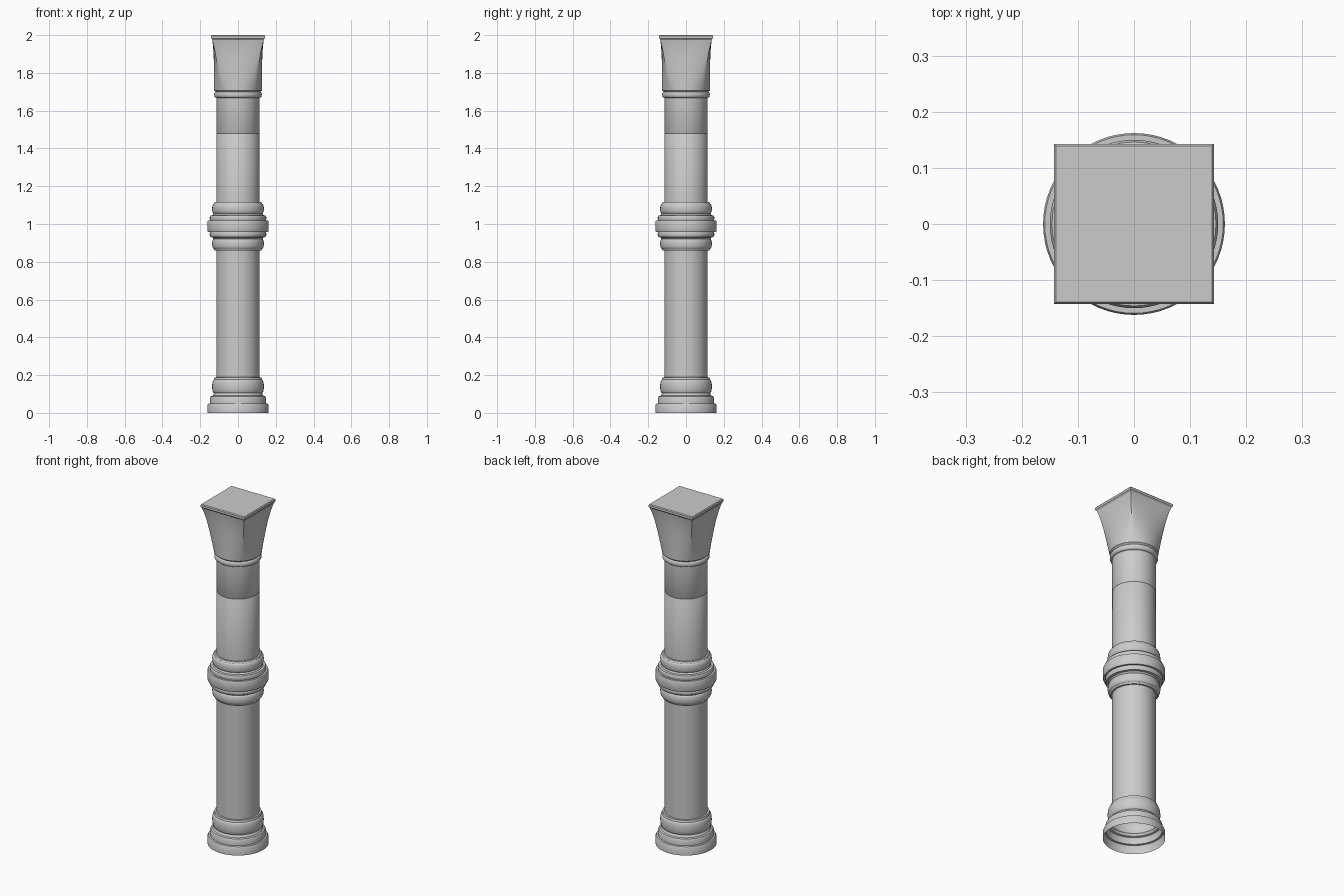
import bpy, bmesh, math

cube = bpy.data.objects.get("Cube")
if cube:
    bpy.data.objects.remove(cube, do_unlink=True)

SIDES = 64
stone = bpy.data.materials.new("grey_stone")
stone.use_nodes = True
grey = (0.6, 0.6, 0.6, 1)
stone.diffuse_color = grey
stone.node_tree.nodes["Principled BSDF"].inputs["Base Color"].default_value = grey


def circle(r, z):
    angles = [2 * math.pi * i / SIDES for i in range(SIDES)]
    return [(r * math.cos(a), r * math.sin(a), z) for a in angles]


def loft(name, rings, cap_top=False, sharp=35):
    """Skin a stack of equal-length rings."""
    bm = bmesh.new()
    loops = [[bm.verts.new(p) for p in ring] for ring in rings]
    for low, high in zip(loops, loops[1:]):
        n = len(low)
        for i in range(n):
            j = (i + 1) % n
            bm.faces.new((low[i], low[j], high[j], high[i]))
    if cap_top:
        bm.faces.new(loops[-1])
    bmesh.ops.remove_doubles(bm, verts=bm.verts, dist=1e-5)
    mesh = bpy.data.meshes.new(name)
    bm.to_mesh(mesh)
    bm.free()
    mesh.materials.append(stone)
    obj = bpy.data.objects.new(name, mesh)
    bpy.context.collection.objects.link(obj)
    bpy.ops.object.select_all(action="DESELECT")
    obj.select_set(True)
    bpy.context.view_layer.objects.active = obj
    bpy.ops.object.shade_smooth_by_angle(angle=math.radians(sharp))
    return obj


def lathe(name, profile):
    return loft(name, [circle(r, z) for r, z in profile])


def bulge(r, depth, z0, z1, steps=10):
    """Half-round moulding between two heights."""
    return [(r + depth * math.sin(math.pi * k / steps),
             (z0 + z1) / 2 - (z1 - z0) / 2 * math.cos(math.pi * k / steps))
            for k in range(steps + 1)]


# Moulding above a band: stepped fillets, rounded torus, return to the shaft
def moulding(z):
    return ([(0.148, z), (0.150, z + 0.008), (0.150, z + 0.018), (0.146, z + 0.026),
             (0.134, z + 0.028), (0.131, z + 0.034)]
            + bulge(0.128, 0.009, z + 0.036, z + 0.088)
            + [(0.123, z + 0.098), (0.114, z + 0.098)])


# Base with open underside
lathe("base", [(0.162, 0), (0.162, 0.04), (0.157, 0.049), (0.148, 0.051),
               (0.148, 0.078), (0.143, 0.088), (0.134, 0.091), (0.130, 0.100)]
      + bulge(0.127, 0.010, 0.104, 0.176) + [(0.124, 0.188), (0.114, 0.189)])

# Shaft drums
lathe("lower_shaft", [(0.114, 0.18), (0.114, 0.88)])
lathe("middle_shaft", [(0.114, 1.10), (0.114, 1.476), (0.112, 1.479)])
lathe("upper_shaft", [(0.112, 1.479), (0.114, 1.482), (0.114, 1.68)])

# Central collar, symmetrical about its middle height
MID = 0.988
upper = ([(0.162, MID + 0.024), (0.159, MID + 0.031)] + moulding(MID + 0.031))
lower = [(r, 2 * MID - z) for r, z in reversed(upper)]
lathe("central_collar", lower + upper)

# Neck ring
lathe("neck_ring", [(0.114, 1.668)] + bulge(0.118, 0.008, 1.670, 1.700)
      + [(0.120, 1.703), (0.127, 1.708)])


# Capital: circle at the foot turning to a square at the top
def square(h, z):
    clamp = lambda v: max(-1, min(1, v))
    return [(h * clamp(x * 1.5), h * clamp(y * 1.5), z) for x, y, _ in circle(1, z)]


rings = [circle(0.118, 1.703)]
steps = 14
for k in range(steps + 1):
    t = k / steps
    z = 1.708 + 0.267 * t
    round_ring, square_ring = circle(0.127, z), square(0.128 + 0.009 * t ** 4, z)
    rings.append([tuple(a + (b - a) * t for a, b in zip(p, q))
                  for p, q in zip(round_ring, square_ring)])
loft("capital", rings, sharp=30)

# Square top slab
slab = [(0.135, 1.974), (0.143, 1.983), (0.143, 1.995), (0.139, 2.0)]
loft("top_slab", [[(h * x, h * y, z) for x, y in ((-1, -1), (1, -1), (1, 1), (-1, 1))]
                  for h, z in slab], cap_top=True)
